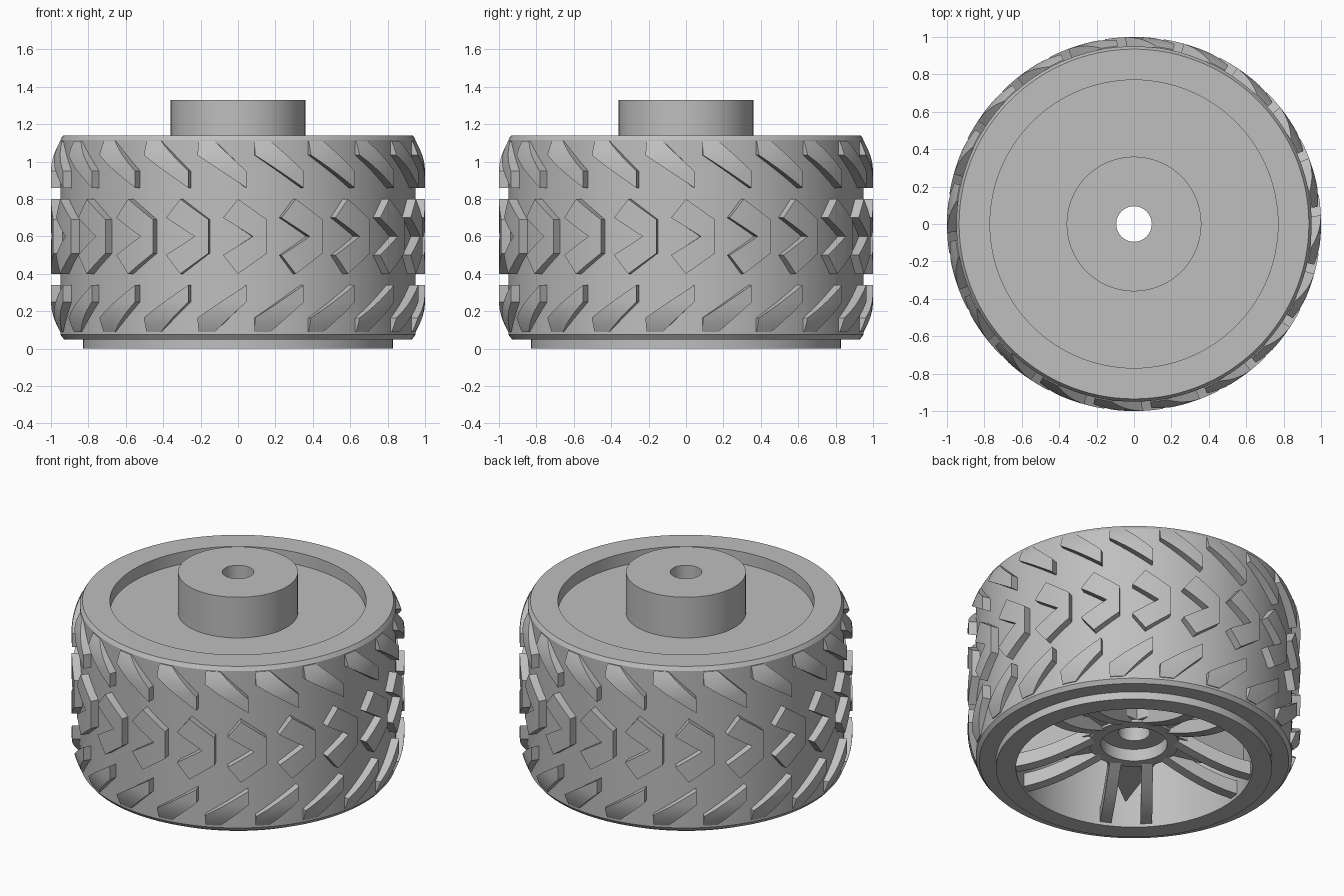
import bpy, bmesh, math
from mathutils import Matrix, Vector

cube = bpy.data.objects.get("Cube")
if cube:
    bpy.data.objects.remove(cube, do_unlink=True)

grey = bpy.data.materials.new("plain_grey")
grey.use_nodes = True
COLOUR = (0.52, 0.52, 0.52, 1)
grey.diffuse_color = COLOUR
grey.node_tree.nodes["Principled BSDF"].inputs["Base Color"].default_value = COLOUR

MID = 0.6        # mid height of the tyre
TREADS = 20      # tread blocks per row
ARMS = 5         # spoke pairs


def finish(name, bm):
    bmesh.ops.recalc_face_normals(bm, faces=bm.faces)
    mesh = bpy.data.meshes.new(name)
    bm.to_mesh(mesh)
    bm.free()
    mesh.materials.append(grey)
    obj = bpy.data.objects.new(name, mesh)
    bpy.context.collection.objects.link(obj)
    bpy.ops.object.select_all(action='DESELECT')
    bpy.context.view_layer.objects.active = obj
    obj.select_set(True)
    bpy.ops.object.shade_smooth_by_angle(angle=math.radians(15))
    return obj


def lathe(name, profile, steps=120):
    """Spin a closed (radius, z) outline around the z axis."""
    bm = bmesh.new()
    verts = [bm.verts.new((r, 0, z)) for r, z in profile]
    edges = [bm.edges.new((v, verts[i - 1])) for i, v in enumerate(verts)]
    bmesh.ops.spin(bm, geom=verts + edges, cent=(0, 0, 0), axis=(0, 0, 1),
                   angle=math.tau, steps=steps, use_merge=True)
    bmesh.ops.remove_doubles(bm, verts=bm.verts, dist=1e-5)
    return finish(name, bm)


def prism(bm, outline, low, high):
    """Extrude a flat outline upwards; returns nothing, adds to bm."""
    face = bm.faces.new([bm.verts.new((x, y, low)) for x, y in outline])
    new = bmesh.ops.extrude_face_region(bm, geom=[face])["geom"]
    top = [g for g in new if isinstance(g, bmesh.types.BMVert)]
    bmesh.ops.translate(bm, verts=top, vec=(0, 0, high - low))


def crown(z):
    """Outer radius of the tread at height z, rounded at the shoulders."""
    t = max(0, abs(z - MID) - 0.34) / 0.18
    return 1 - 0.05 * t * t


def tread_row(name, outline):
    """Wrap a flat (x, z) block outline on the tyre, repeated all round."""
    bm = bmesh.new()
    prism(bm, outline, 0, 1)
    cuts = [((i * 0.04, 0, 0), (1, 0, 0)) for i in range(-6, 5)]
    cuts += [((0, MID + s * h, 0), (0, 1, 0))
             for s in (-1, 1) for h in (0.36, 0.4, 0.44, 0.48)]
    for point, normal in cuts:
        bmesh.ops.bisect_plane(bm, geom=bm.verts[:] + bm.edges[:] + bm.faces[:],
                               plane_co=point, plane_no=normal)
    for v in bm.verts:
        x, z, level = v.co
        r = crown(z) if level > 0.5 else 0.93
        angle = math.asin(x) - math.pi / 2
        v.co = (r * math.cos(angle), r * math.sin(angle), z)
    source = bm.verts[:] + bm.edges[:] + bm.faces[:]
    for i in range(1, TREADS):
        copy = bmesh.ops.duplicate(bm, geom=source)["geom"]
        bmesh.ops.rotate(bm, verts=[g for g in copy if isinstance(g, bmesh.types.BMVert)],
                         matrix=Matrix.Rotation(math.tau * i / TREADS, 3, 'Z'))
    return finish(name, bm)


# Tyre, rim and hub
lathe("tyre", [(0.80, 0.05), (0.93, 0.05), (0.95, 0.075), (0.95, 1.115),
               (0.935, 1.14), (0.77, 1.14), (0.77, 0.9), (0.80, 0.9)])
lathe("rim_barrel", [(0.71, 0), (0.83, 0), (0.83, 0.06), (0.79, 0.1),
                     (0.79, 1.03), (0.71, 1.03)])
lathe("back_plate_and_boss", [(0.095, 0.98), (0.78, 0.98), (0.78, 1.06),
                              (0.36, 1.06), (0.36, 1.33), (0.095, 1.33)])
lathe("front_hub", [(0.095, 0.245), (0.2, 0.245), (0.2, 0.165),
                    (0.27, 0.165), (0.27, 0.99), (0.095, 0.99)], 80)

# Tread rows: centre chevrons and two slanted shoulder rows
half = [(0.08, 0), (-0.08, 0.1), (0, 0.2), (0.155, 0.09)]
chevron = [(x, MID + h) for x, h in half] + [(x, MID - h) for x, h in half[:0:-1]]
tread_row("centre_tread", chevron)
slant = [(-0.22, 0.51), (-0.13, 0.51), (0.045, 0.35), (0.045, 0.26), (-0.22, 0.435)]
for name, side in (("upper_tread", 1), ("lower_tread", -1)):
    tread_row(name, [(x, MID + side * h) for x, h in slant])

# Star of tapered webs behind the spokes
bm = bmesh.new()
for i in range(ARMS):
    a = math.pi / 2 + math.tau * i / ARMS
    step = math.pi / ARMS
    outline = [(r * math.cos(a + d), r * math.sin(a + d))
               for r, d in ((0.27, -step), (0.72, 0), (0.27, step))]
    prism(bm, outline, 0.18, 0.99)
finish("web_star", bm)

# Paired dished spokes
bm = bmesh.new()
STEPS = 10
for i in range(ARMS):
    turn = Matrix.Rotation(math.tau * i / ARMS, 3, 'Z')
    for side in (-1, 1):
        rings = []
        for k in range(STEPS + 1):
            t = k / STEPS
            y = 0.22 + 0.52 * t
            x = side * (0.095 + 0.03 * t)
            z = 0.17 - 0.15 * math.sin(t * math.pi / 2)
            rings.append([bm.verts.new(turn @ Vector((x + dx, y, z + dz)))
                          for dx, dz in ((-0.035, 0), (0.035, 0), (0.035, 0.09), (-0.035, 0.09))])
        for a, b in zip(rings, rings[1:]):
            for j in range(4):
                bm.faces.new((a[j - 1], a[j], b[j], b[j - 1]))
        bm.faces.new(rings[0])
        bm.faces.new(rings[-1])
finish("spokes", bm)
